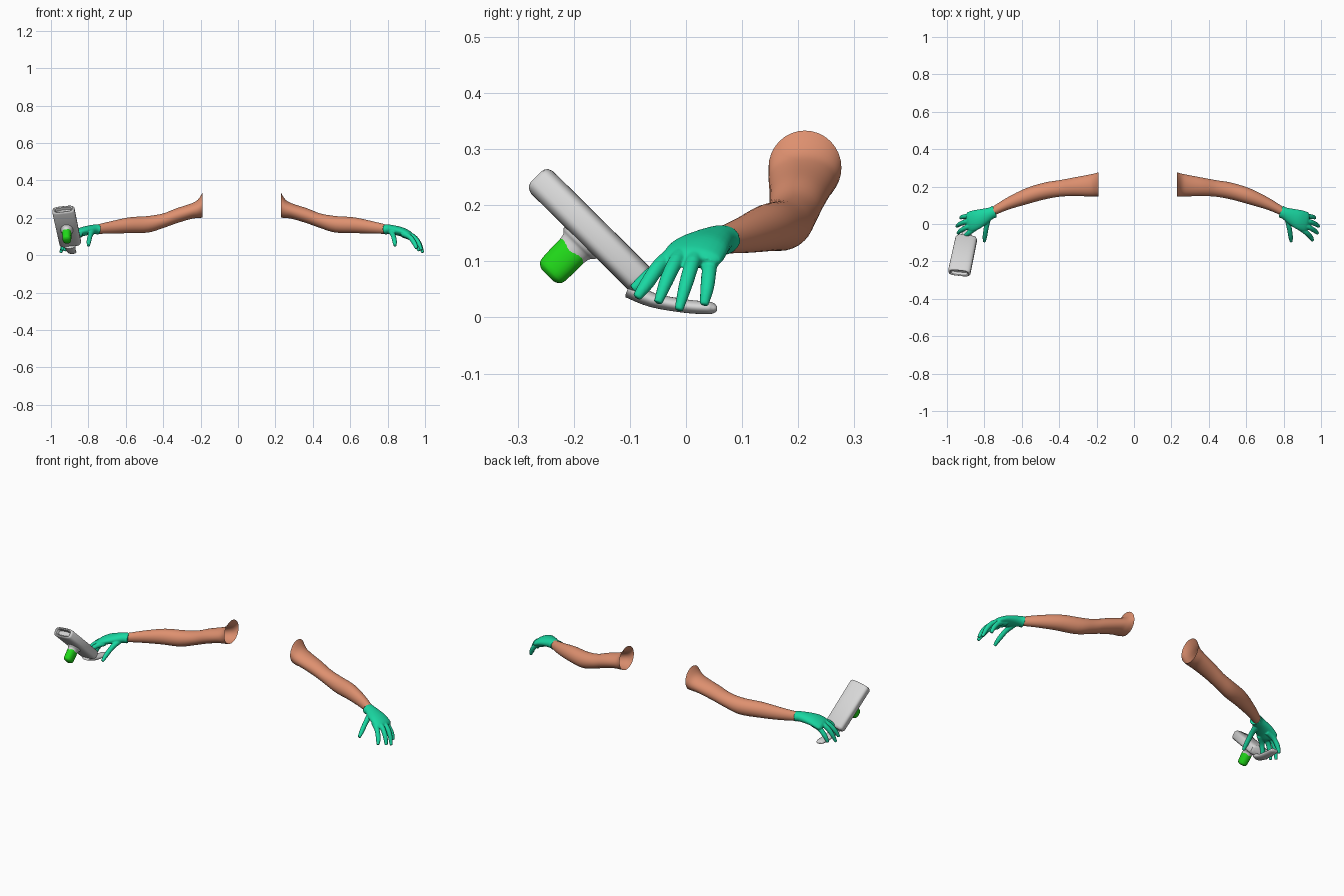
import bpy, bmesh, math
from mathutils import Vector

cube = bpy.data.objects.get("Cube")
if cube:
    bpy.data.objects.remove(cube, do_unlink=True)

X, Y = Vector((1, 0, 0)), Vector((0, 1, 0))
MID = 0.02  # mirror plane between the two arms


def material(name, rgb):
    m = bpy.data.materials.new(name)
    m.use_nodes = True
    m.diffuse_color = (*rgb, 1)
    m.node_tree.nodes["Principled BSDF"].inputs["Base Color"].default_value = (*rgb, 1)
    return m


SKIN = material("skin", (0.73, 0.28, 0.16))
TEAL = material("teal_glove", (0.01, 0.68, 0.36))
GREY = material("light_grey", (0.68, 0.68, 0.68))
GREEN = material("bright_green", (0.015, 0.7, 0.01))


def refine(rows, steps):
    """Catmull-Rom interpolation through rows of numbers."""
    rows = [Vector(r) for r in rows]
    out = []
    for i in range(len(rows) - 1):
        p0, p1, p2 = rows[max(i - 1, 0)], rows[i], rows[i + 1]
        p3 = rows[min(i + 2, len(rows) - 1)]
        for k in range(steps):
            t = k / steps
            out.append(p1 + (p2 - p0) * (t / 2)
                       + (p0 * 2 - p1 * 5 + p2 * 4 - p3) * (t * t / 2)
                       + (p1 * 3 - p0 - p2 * 3 + p3) * (t ** 3 / 2))
    return out + [rows[-1]]


def loft(bm, rows, ref, axis=None, steps=4, sides=24, power=1.0, caps=(True, True)):
    """Skin superellipse sections; each row is x, y, z, half width, half height."""
    rows = refine(rows, steps)
    mids = [Vector(r[:3]) for r in rows]
    rings = []
    for i, r in enumerate(rows):
        t = axis or (mids[min(i + 1, len(rows) - 1)] - mids[max(i - 1, 0)]).normalized()
        side = (ref - t * ref.dot(t)).normalized()
        up = t.cross(side)
        ring = []
        for k in range(sides):
            a = 2 * math.pi * k / sides
            c, s = math.cos(a), math.sin(a)
            c = math.copysign(abs(c) ** power, c)
            s = math.copysign(abs(s) ** power, s)
            ring.append(bm.verts.new(mids[i] + side * (r[3] * c) + up * (r[4] * s)))
        rings.append(ring)
    for a, b in zip(rings, rings[1:]):
        for k in range(sides):
            j = (k + 1) % sides
            bm.faces.new((a[k], a[j], b[j], b[k]))
    if caps[0]:
        bm.faces.new(rings[0][::-1])
    if caps[1]:
        bm.faces.new(rings[-1])


def finish(name, bm, mat, angle=60):
    bmesh.ops.recalc_face_normals(bm, faces=bm.faces)
    mesh = bpy.data.meshes.new(name)
    bm.to_mesh(mesh)
    bm.free()
    mesh.materials.append(mat)
    ob = bpy.data.objects.new(name, mesh)
    bpy.context.collection.objects.link(ob)
    bpy.ops.object.select_all(action='DESELECT')
    ob.select_set(True)
    bpy.context.view_layer.objects.active = ob
    bpy.ops.object.shade_smooth_by_angle(angle=math.radians(angle))
    return ob


# Arm sections from open shoulder to wrist, as distance from the mirror plane
ARM = [(.21, .212, .267, .065, .066), (.235, .208, .247, .061, .049),
       (.27, .205, .235, .057, .041), (.35, .198, .21, .049, .04),
       (.42, .19, .184, .044, .039), (.5, .176, .165, .045, .044),
       (.6, .147, .16, .043, .042), (.7, .107, .148, .033, .033),
       (.785, .062, .137, .024, .023)]

# Glove palm sections, then finger joint positions
PALM = [(.765, .066, .137, .034, .027), (.785, .058, .138, .032, .026),
        (.82, .042, .133, .042, .025), (.86, .025, .123, .052, .024),
        (.895, .012, .108, .054, .02), (.91, .008, .1, .045, .012)]
THUMB = [(.8, .03, .125), (.81, -.02, .105), (.817, -.065, .075), (.82, -.095, .05)]
FINGERS = [
    [(.86, -.015, .115), (.9, -.045, .095), (.925, -.07, .06), (.935, -.088, .035)],
    [(.87, 0, .12), (.915, -.018, .1), (.945, -.035, .065), (.962, -.05, .026)],
    [(.87, .025, .118), (.92, .012, .098), (.95, 0, .06), (.968, -.013, .013)],
    [(.86, .045, .11), (.905, .042, .09), (.935, .038, .055), (.948, .032, .022)],
]
RADII = (.016, .0135, .0125, .008)


def place(rows, sign):
    return [(MID + sign * r[0], *r[1:]) for r in rows]


def finger(bm, joints, sign, ref):
    rows = [(*p, r, r) for p, r in zip(joints, RADII)]
    loft(bm, place(rows, sign), ref, sides=14)


for label, sign in (("left", 1), ("right", -1)):
    # Bare arm, open at the shoulder
    bm = bmesh.new()
    loft(bm, place(ARM, sign), Y, axis=X * sign, sides=32, caps=(False, True))
    finish(label + "_arm", bm, SKIN)

    # Glove: palm and fingers fused into one skin
    bm = bmesh.new()
    loft(bm, place(PALM, sign), Y)
    finger(bm, THUMB, sign, X)
    for joints in FINGERS:
        finger(bm, joints, sign, Y)
    glove = finish(label + "_glove", bm, TEAL)
    fuse = glove.modifiers.new("fuse", 'REMESH')
    fuse.mode = 'VOXEL'
    fuse.voxel_size = 0.003
    fuse.use_smooth_shade = True
    soften = glove.modifiers.new("soften", 'SMOOTH')
    soften.factor = 0.5
    soften.iterations = 4

# Hand-held device: slab with a recessed upper end
top, low = Vector((-.935, -.262, .246)), Vector((-.895, -.072, .058))
along = (low - top).normalized()
length = (low - top).length
across = (X - along * X.dot(along)).normalized()
out = along.cross(across)
if out.z > 0:
    out = -out


def stations(origin, axis, rows):
    return [(*(origin + axis * t), a, b) for t, a, b in rows]


bm = bmesh.new()
slab = [(.02, .04, .013), (.004, .044, .016), (0, .05, .021), (.003, .056, .025),
        (.01, .06, .028), (length - .015, .058, .028), (length - .004, .053, .023),
        (length, .044, .016)]
loft(bm, stations(top, along, slab), X, axis=along, steps=1, sides=40, power=.55)
finish("device_body", bm, GREY, 40)

# Flared neck and green knob on the underside
root = top + along * .133
bm = bmesh.new()
neck = [(.015, .036, .044), (.03, .033, .04), (.038, .027, .033), (.052, .024, .03)]
loft(bm, stations(root, out, neck), across, axis=out)
finish("knob_neck", bm, GREY)

bm = bmesh.new()
knob = [(.046, .022, .028), (.05, .024, .03), (.095, .023, .029),
        (.106, .019, .024), (.111, .011, .015)]
loft(bm, stations(root, out, knob), across, axis=out, steps=3, power=.85)
finish("knob", bm, GREEN)

# Slim grip bent back under the hand
bm = bmesh.new()
grip = [(-.9, -.1, .05, .03, .016), (-.895, -.06, .031, .027, .013),
        (-.89, 0, .02, .024, .012), (-.886, .04, .017, .022, .011),
        (-.884, .051, .016, .016, .008), (-.884, .055, .016, .007, .004)]
loft(bm, grip, X)
finish("grip", bm, GREY)
